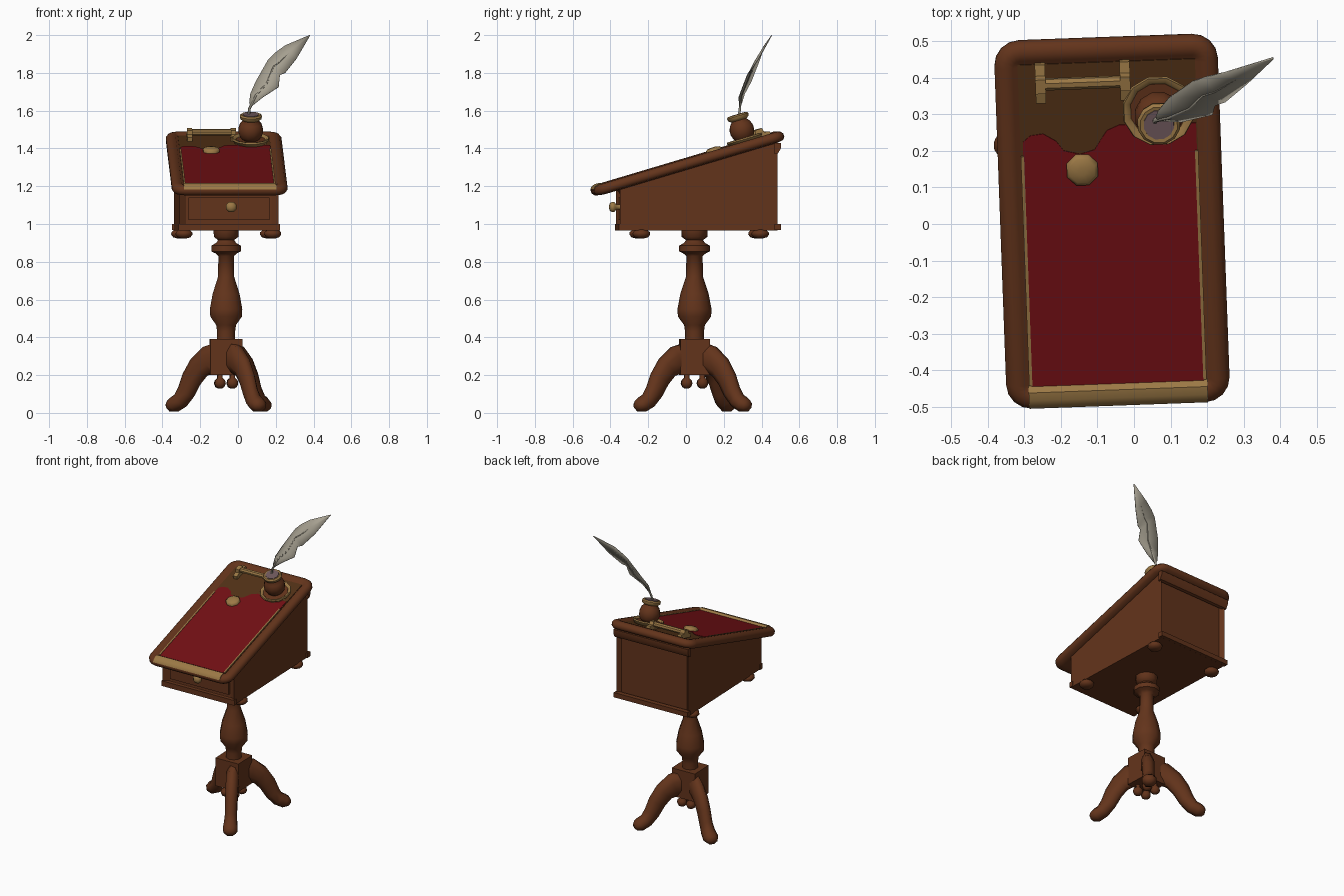
import bpy, bmesh, math
from mathutils import Matrix, Vector

if "Cube" in bpy.data.objects:
    bpy.data.objects.remove(bpy.data.objects["Cube"])

def material(name, rgb):
    m = bpy.data.materials.new(name)
    m.diffuse_color = (*rgb, 1)
    m.use_nodes = True
    m.node_tree.nodes["Principled BSDF"].inputs["Base Color"].default_value = m.diffuse_color
    return m

WOOD = material("reddish wood", (0.125, 0.034, 0.011))
PANEL = material("dark olive wood", (0.085, 0.031, 0.008))
LEATHER = material("red leather", (0.17, 0.005, 0.007))
GOLD = material("old brass", (0.33, 0.19, 0.06))
FEATHER = material("grey feather", (0.38, 0.35, 0.28))
INK = material("mauve glass", (0.16, 0.10, 0.11))

# Frames: desk is turned slightly; lid frame lies on the slope; stand is the column axis
DESK = Matrix.Translation((-0.06, 0, 0)) @ Matrix.Rotation(math.radians(2.1), 4, 'Z')
LID = DESK @ Matrix.Translation((0, 0, 1.346)) @ Matrix.Rotation(math.radians(16.6), 4, 'X')
STAND = Matrix.Translation((-0.063, 0.045, 0))

def finish(name, bm, mat, frame, angle=40):
    bmesh.ops.recalc_face_normals(bm, faces=bm.faces)
    bm.transform(frame)
    me = bpy.data.meshes.new(name)
    bm.to_mesh(me)
    bm.free()
    me.materials.append(mat)
    ob = bpy.data.objects.new(name, me)
    bpy.context.collection.objects.link(ob)
    bpy.ops.object.select_all(action='DESELECT')
    ob.select_set(True)
    bpy.context.view_layer.objects.active = ob
    bpy.ops.object.shade_smooth_by_angle(angle=math.radians(angle))
    return ob

def loft_mesh(rings, caps=True):
    bm = bmesh.new()
    vs = [[bm.verts.new(p) for p in ring] for ring in rings]
    n = len(rings[0])
    for a, b in zip(vs, vs[1:]):
        for i in range(n):
            bm.faces.new((a[i], a[(i + 1) % n], b[(i + 1) % n], b[i]))
    if caps:
        bm.faces.new(vs[0])
        bm.faces.new(vs[-1])
    return bm

def loft(name, rings, mat, frame, angle=40):
    return finish(name, loft_mesh(rings), mat, frame, angle)

def lathe(name, profile, mat, frame, segs=10, angle=40):
    rings = [[(r * math.cos(2 * math.pi * (i + .5) / segs), r * math.sin(2 * math.pi * (i + .5) / segs), z)
              for i in range(segs)] for r, z in profile]
    return loft(name, rings, mat, frame, angle)

def extrude_x(name, profile, x0, x1, mat, frame):
    return loft(name, [[(x, a, b) for a, b in profile] for x in (x0, x1)], mat, frame)

def box(name, x, y, z, mat, frame):
    return extrude_x(name, [(y[0], z[0]), (y[1], z[0]), (y[1], z[1]), (y[0], z[1])], x[0], x[1], mat, frame)

def rounded_rect(hw, hl, r, z, n=4):
    pts = []
    for k, (sx, sy) in enumerate([(1, 1), (-1, 1), (-1, -1), (1, -1)]):
        for i in range(n + 1):
            a = math.pi / 2 * (k + i / n)
            pts.append((sx * (hw - r) + r * math.cos(a), sy * (hl - r) + r * math.sin(a), z))
    return pts

# Turned column
lathe("column", [(.05, .38), (.05, .43), (.055, .465), (.088, .51), (.09, .55), (.075, .63), (.045, .72),
                 (.043, .83), (.06, .845), (.082, .855), (.082, .885), (.055, .9), (.045, .915), (.068, .932),
                 (.07, .97)], WOOD, STAND, 10, 50)
block_frame = STAND @ Matrix.Rotation(math.radians(2.1), 4, 'Z')
box("leg_block", (-.085, .085), (-.078, .078), (.2, .39), WOOD, block_frame)
for sx in (-1, 1):
    for sy in (-1, 1):
        lathe("block_drop", [(.014, .21), (.014, .185), (.028, .172), (.032, .155), (.024, .137), (.008, .128)],
              WOOD, block_frame @ Matrix.Translation((sx * .033, sy * .042, 0)), 8, 60)

# Three curved legs: radius, height, half depth, half width
path = [(.04, .29, .085, .04), (.11, .28, .075, .04), (.17, .24, .062, .04), (.215, .18, .055, .038),
        (.25, .11, .048, .037), (.285, .065, .042, .042), (.325, .043, .04, .046), (.352, .037, .03, .036),
        (.365, .034, .014, .018)]
for deg in (-59, 53, 148):
    rings = []
    for i, (r, z, h, w) in enumerate(path):
        p, q = path[max(i - 1, 0)], path[min(i + 1, len(path) - 1)]
        t = Vector((q[0] - p[0], 0, q[1] - p[1])).normalized()
        nrm = Vector((-t.z, 0, t.x))
        ring = []
        for k in range(8):
            a = 2 * math.pi * (k + .5) / 8
            c = Vector((r, 0, z)) + nrm * (h * 1.06 * math.sin(a)) + Vector((0, w * 1.06 * math.cos(a), 0))
            c.z = max(c.z, 0)
            ring.append(c)
        rings.append(ring)
    loft("curved_leg", rings, WOOD, STAND @ Matrix.Rotation(math.radians(deg), 4, 'Z'), 60)

# Sloped cabinet with recessed front and back
side = [(-.36, .965), (.475, .965), (.475, 1.435), (-.36, 1.187)]
bm = loft_mesh([[(x, a, b) for a, b in side] for x in (-.2625, .2625)])
bmesh.ops.recalc_face_normals(bm, faces=bm.faces)
for s, width in ((-1, .036), (1, .022)):
    f = [f for f in bm.faces if f.normal.y * s > .9]
    bmesh.ops.inset_region(bm, faces=f, thickness=width, use_even_offset=True)
    bmesh.ops.translate(bm, verts=f[0].verts, vec=(0, -s * .025, 0))
finish("cabinet", bm, WOOD, DESK, 30)
box("drawer_front", (-.215, .215), (-.35, -.33), (1.02, 1.14), WOOD, DESK)
box("front_base_rail", (-.268, .268), (-.366, -.34), (.965, 1.0), WOOD, DESK)
box("back_base_moulding", (-.272, .272), (.46, .492), (.968, 1.0), WOOD, DESK)
extrude_x("back_top_moulding", [(.46, 1.37), (.478, 1.375), (.492, 1.4), (.492, 1.43), (.46, 1.43)],
          -.275, .275, WOOD, DESK)
knob = DESK @ Matrix.Translation((.01, -.35, 1.09)) @ Matrix.Rotation(math.pi / 2, 4, 'X')
lathe("drawer_knob", [(.014, 0), (.014, .02), (.028, .03), (.03, .042), (.02, .054), (.006, .058)], GOLD, knob, 8, 60)
for x in (-.235, .235):
    for y in (-.245, .385):
        lathe("bun_foot", [(.03, .97), (.045, .956), (.047, .945), (.036, .93), (.015, .924)],
              WOOD, DESK @ Matrix.Translation((x, y, 0)), 10, 60)

# Lid with rounded rim: inset, height
prof = [(.045, -.055), (.012, -.05), (0, -.036), (0, -.018), (.012, -.003), (.03, .002), (.05, 0), (.064, -.014)]
loft("lid_rim", [rounded_rect(.306 - d, .524 - d, .07 - d, w) for d, w in prof], WOOD, LID, 50)
box("lid_panel", (-.243, .243), (-.46, .46), (-.018, -.01), PANEL, LID)

# Leather with a wavy top edge, laid as a thin plate
edge = [(-.236, -.458), (.236, -.458), (.24, .278), (.03, .28), (-.005, .265), (-.022, .24), (-.04, .212),
        (-.08, .2), (-.125, .212), (-.145, .24), (-.18, .262), (-.215, .258), (-.236, .24)]
loft("leather_top", [[(u, v, w) for u, v in edge] for w in (-.012, -.007)], LEATHER, LID)
for s in (-1, 1):
    box("side_inlay", sorted((s * .234, s * .243)), (-.455, .2), (-.012, -.004), GOLD, LID)
extrude_x("front_brass_ledge", [(-.523, -.014), (-.515, -.002), (-.495, .006), (-.472, .006), (-.455, -.012)],
          -.245, .245, GOLD, LID)
lathe("brass_button", [(.046, -.01), (.046, .004), (.036, .012), (.012, .016)], GOLD,
      LID @ Matrix.Translation((-.076, .157, 0)), 8, 50)

# Pen rest: bar on two brackets
for u in (-.182, .05):
    extrude_x("pen_bracket", [(.355, -.012), (.465, -.012), (.465, .012), (.435, .018), (.43, .04), (.39, .04),
                              (.385, .018), (.355, .012)], u - .014, u + .014, GOLD, LID)
rod = LID @ Matrix.Translation((-.182, .412, .022)) @ Matrix.Rotation(math.pi / 2, 4, 'Y')
lathe("pen_bar", [(.017, 0), (.017, .232)], GOLD, rod, 8)

# Inkwell on its dish
WELL = LID @ Matrix.Translation((.138, .322, 0))
lathe("ink_dish", [(.06, -.012), (.085, -.008), (.1, .012), (.097, .02), (.085, .018), (.076, .006)], GOLD, WELL, 12, 50)
lathe("dish_inside", [(.078, .004), (.078, .01)], WOOD, WELL, 12)
lathe("ink_pot", [(.042, .008), (.058, .026), (.066, .05), (.066, .072), (.058, .096), (.042, .115), (.042, .135)],
      WOOD, WELL, 12, 60)
lathe("pot_collar", [(.044, .116), (.058, .126), (.06, .14), (.052, .148), (.042, .146)], GOLD, WELL, 12, 50)
lathe("ink_surface", [(.043, .143), (.042, .149)], INK, WELL, 12)

# Quill: left and right feather edges with a raised middle
left = [(.06, .295, 1.64), (.066, .31, 1.69), (.095, .345, 1.755), (.16, .39, 1.87), (.195, .402, 1.905),
        (.25, .415, 1.945), (.38, .455, 2.0)]
right = [(.068, .283, 1.62), (.13, .28, 1.67), (.215, .3, 1.725), (.222, .325, 1.79), (.25, .335, 1.8),
         (.31, .385, 1.875), (.382, .453, 1.998)]
bm = bmesh.new()
rows, mids = [], []
for l, r in zip(left, right):
    l, r = Vector(l), Vector(r)
    m = (l + r) / 2 + Vector((-.25, -.6, .3)) * ((r - l).length * .08)
    mids.append(m)
    rows.append([bm.verts.new(p) for p in (l, m, r)])
for a, b in zip(rows, rows[1:]):
    for i in (0, 1):
        bm.faces.new((a[i], a[i + 1], b[i + 1], b[i]))
quill = finish("quill_feather", bm, FEATHER, Matrix(), 60)
mod = quill.modifiers.new("thickness", 'SOLIDIFY')
mod.thickness = .004
mod.offset = 0

# Quill stem follows the middle of the feather
stem = [Vector((.055, .278, 1.55)), Vector((.06, .285, 1.61))] + mids[1:6]
rings = []
for i, p in enumerate(stem):
    t = (stem[min(i + 1, len(stem) - 1)] - stem[max(i - 1, 0)]).normalized()
    e1 = t.cross(Vector((0, 1, 0))).normalized()
    e2 = t.cross(e1)
    rad = .008 - .001 * i
    rings.append([p + (e1 * math.cos(k * math.pi / 3) + e2 * math.sin(k * math.pi / 3)) * rad for k in range(6)])
loft("quill_stem", rings, FEATHER, Matrix(), 60)
